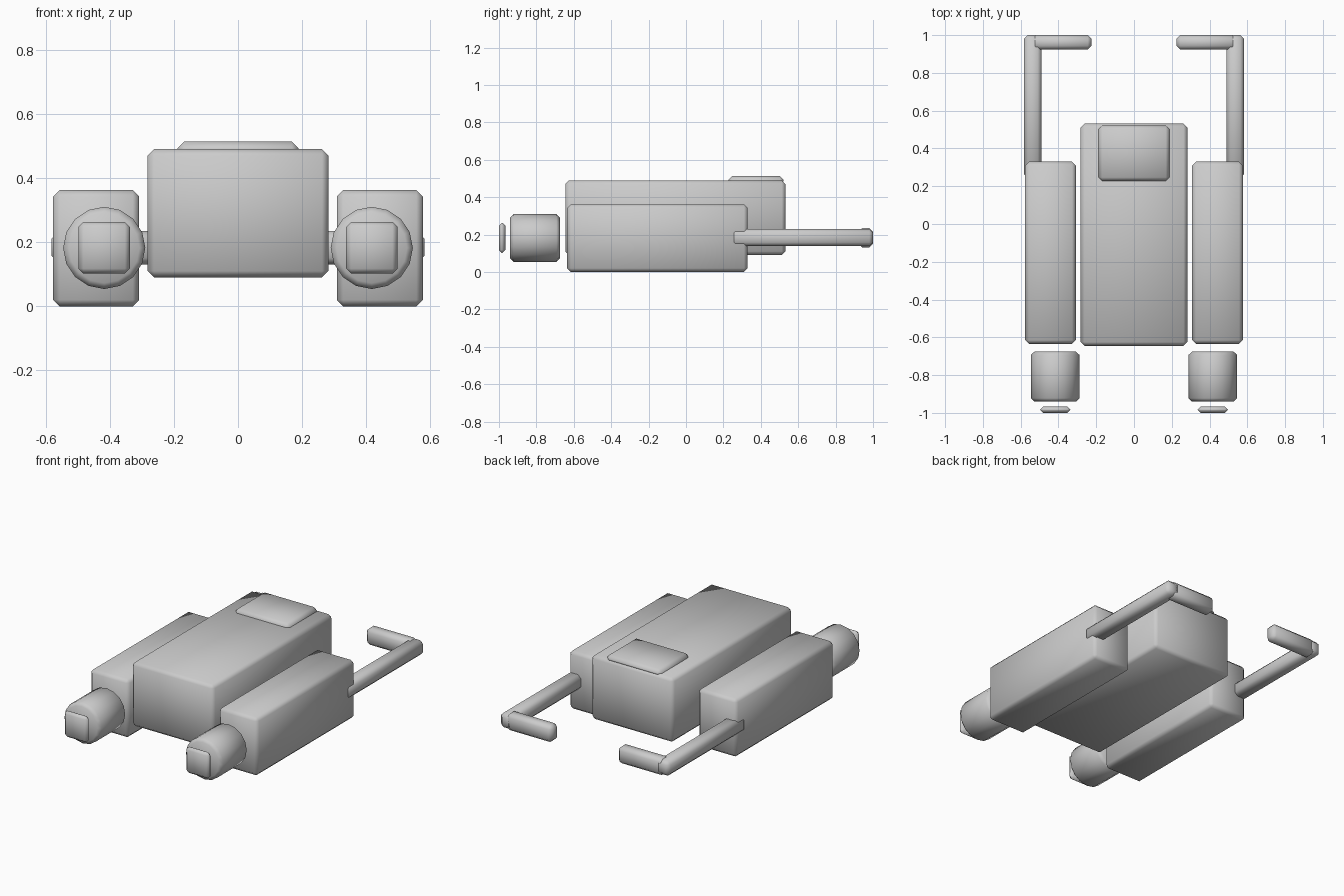
import bpy, bmesh
from math import radians
from mathutils import Matrix

if "Cube" in bpy.data.objects:
    bpy.data.objects.remove(bpy.data.objects["Cube"])


def finish(name, bm, bevel, angle):
    mesh = bpy.data.meshes.new(name)
    bm.to_mesh(mesh)
    bm.free()
    ob = bpy.data.objects.new(name, mesh)
    bpy.context.collection.objects.link(ob)
    mod = ob.modifiers.new("edge_chamfer", 'BEVEL')
    mod.width = bevel
    mod.segments = 1
    mod.limit_method = 'ANGLE'
    mod.angle_limit = radians(angle)
    for o in bpy.context.selected_objects:
        o.select_set(False)
    ob.select_set(True)
    bpy.context.view_layer.objects.active = ob
    bpy.ops.object.modifier_apply(modifier=mod.name)
    bpy.ops.object.shade_smooth_by_angle(angle=radians(50))
    return ob


def box(name, lo, hi, bevel=0.02):
    bm = bmesh.new()
    size = [b - a for a, b in zip(lo, hi)]
    mid = [(a + b) / 2 for a, b in zip(lo, hi)]
    bmesh.ops.create_cube(bm, size=1, matrix=Matrix.Translation(mid) @ Matrix.Diagonal((*size, 1)))
    return finish(name, bm, bevel, 30)


def side_box(name, side, x0, x1, y, z, bevel=0.02):
    xs = sorted((side * x0, side * x1))
    return box(name, (xs[0], y[0], z[0]), (xs[1], y[1], z[1]), bevel)


def drum(name, x, z, radius, y0, y1, bevel):
    bm = bmesh.new()
    mat = Matrix.Translation((x, (y0 + y1) / 2, z)) @ Matrix.Rotation(radians(90), 4, 'X')
    bmesh.ops.create_cone(bm, cap_ends=True, segments=16, radius1=radius,
                          radius2=radius, depth=y1 - y0, matrix=mat)
    return finish(name, bm, bevel, 45)


# Central body and raised top pad
box("body", (-0.282, -0.645, 0.09), (0.282, 0.532, 0.49))
box("top_pad", (-0.188, 0.227, 0.467), (0.188, 0.522, 0.513))

# Mirrored side assemblies
for side, label in ((-1, "left"), (1, "right")):
    side_box(label + "_side_box", side, 0.308, 0.576, (-0.635, 0.33), (0, 0.362))
    drum(label + "_barrel", side * 0.417, 0.182, 0.128, -0.94, -0.675, 0.018)
    side_box(label + "_barrel_cap", side, 0.337, 0.497, (-1.0, -0.966), (0.102, 0.263), 0.0155)
    side_box(label + "_arm", side, 0.49, 0.582, (0.243, 1.0), (0.138, 0.23))
    side_box(label + "_grip", side, 0.225, 0.54, (0.923, 1.0), (0.131, 0.235))
